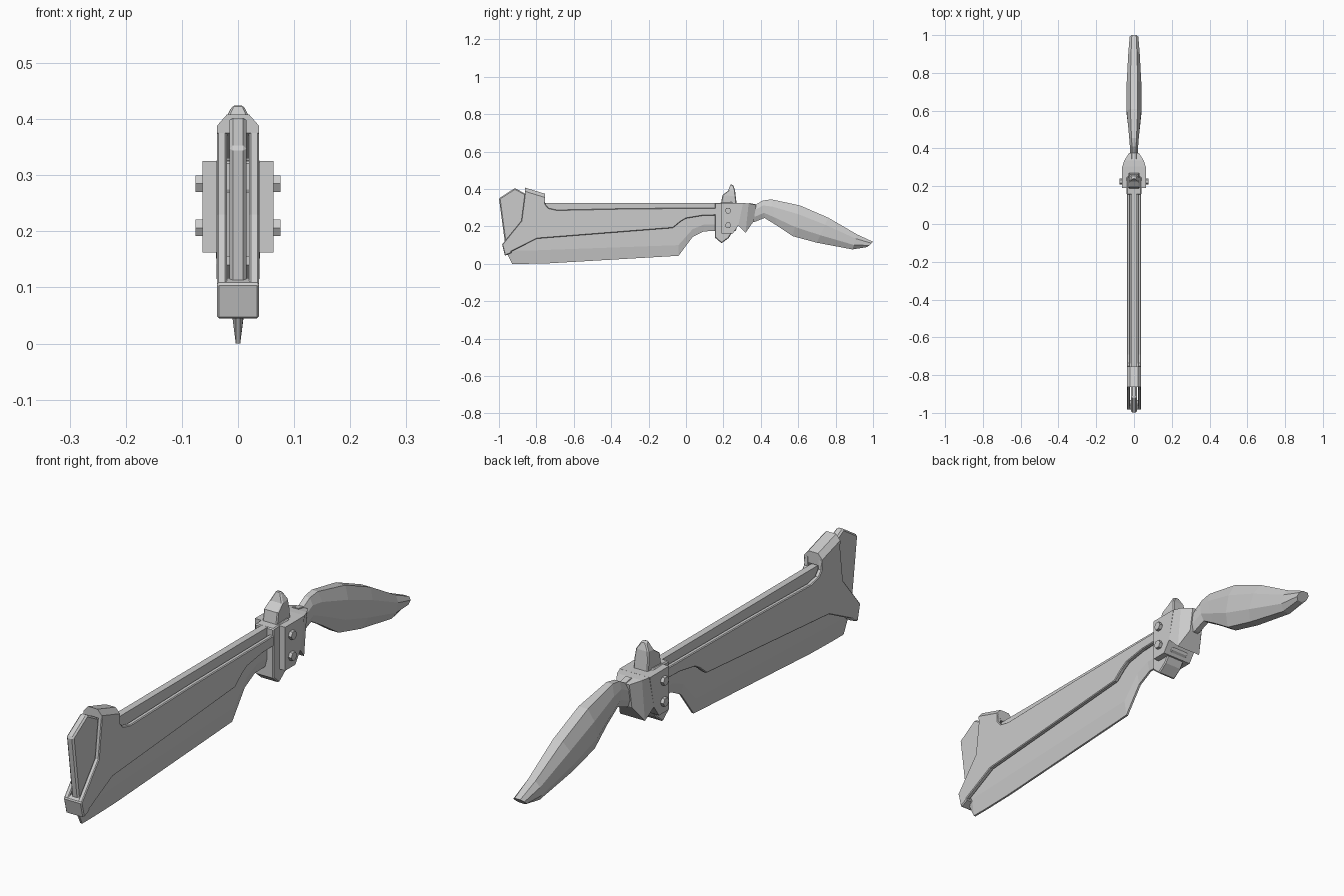
import bpy, bmesh, math


def finish(name, bm, bevel=0, mirror=False):
    bmesh.ops.recalc_face_normals(bm, faces=bm.faces)
    me = bpy.data.meshes.new(name)
    bm.to_mesh(me)
    bm.free()
    ob = bpy.data.objects.new(name, me)
    bpy.context.collection.objects.link(ob)
    if bevel:
        b = ob.modifiers.new("Bevel", 'BEVEL')
        b.width, b.segments, b.limit_method = bevel, 1, 'ANGLE'
        b.angle_limit = math.radians(50)
    if mirror:
        m = ob.modifiers.new("Mirror", 'MIRROR')
        m.use_axis = (True, False, False)
    return ob


def loft(name, rings, **kw):
    """Skin a list of equal-length point rings and cap both ends."""
    bm = bmesh.new()
    vs = [[bm.verts.new(p) for p in r] for r in rings]
    n = len(rings[0])
    for a, b in zip(vs, vs[1:]):
        for i in range(n):
            j = (i + 1) % n
            bm.faces.new((a[i], a[j], b[j], b[i]))
    bm.faces.new(vs[0])
    bm.faces.new(vs[-1])
    return finish(name, bm, **kw)


def prism(name, pts, x0, x1, **kw):
    """Side profile (y, z) extruded across x."""
    return loft(name, [[(x, y, z) for y, z in pts] for x in (x0, x1)], **kw)


def grip_ring(yt, zt, yb, zb, w, flat=0.5, lo=0.3, hi=0.72):
    """Eight-sided slanted section from a top point to a bottom point."""
    def p(x, t):
        return (x, yb + (yt - yb) * t, zb + (zt - zb) * t)
    right = [p(w * flat, 1), p(w, hi), p(w, lo), p(w * flat, 0)]
    return right + [(-x, y, z) for x, y, z in reversed(right)]


# Outer casing plates, one each side
prism("casing_plate", [
    (-0.86, 0.388), (-0.755, 0.355), (-0.752, 0.318), (-0.735, 0.298), (-0.69, 0.288),
    (-0.31, 0.296), (0.17, 0.30), (0.17, 0.26), (0.09, 0.258), (0.0, 0.243),
    (-0.03, 0.225), (-0.07, 0.192), (-0.797, 0.135), (-0.945, 0.06),
    (-0.98, 0.107), (-0.88, 0.23)], 0.02, 0.0375, bevel=0.003, mirror=True)

# Recessed core between the plates
prism("casing_core", [
    (-0.80, 0.27), (0.17, 0.275), (0.17, 0.275), (0.17, 0.27), (0.0, 0.262),
    (-0.08, 0.21), (-0.78, 0.155)], -0.0205, 0.0205)

# Chamfered bridge joining the plates at the top
loft("top_bridge", [
    [(-0.0375, y, a), (-0.0375, y, b), (-0.02, y, c), (0.02, y, c), (0.0375, y, b), (0.0375, y, a)]
    for y, a, b, c in ((-0.862, 0.375, 0.388, 0.408), (-0.755, 0.33, 0.355, 0.375))])

# Tip block joining the plates at the bottom
prism("tip_block", [(-0.984, 0.107), (-0.955, 0.118), (-0.93, 0.06), (-0.968, 0.043)],
      -0.0375, 0.0375, bevel=0.004)

# Long blade with a ground lower edge
loft("blade", [
    [(-0.013, y, t), (0.013, y, t), (0.013, y, m), (0.004, y, b), (-0.004, y, b), (-0.013, y, m)]
    for y, t, m, b in (
        (-0.955, 0.11, 0.08, 0.05), (-0.93, 0.15, 0.07, 0.0), (-0.86, 0.325, 0.07, 0.0),
        (-0.73, 0.325, 0.075, 0.003), (-0.04, 0.325, 0.10, 0.043), (0.035, 0.325, 0.185, 0.143),
        (0.095, 0.325, 0.21, 0.174), (0.18, 0.325, 0.21, 0.175))])

# Fan-shaped front fin
prism("front_fin", [
    (-1.0, 0.35), (-0.915, 0.405), (-0.85, 0.37), (-0.84, 0.22),
    (-0.93, 0.10), (-0.965, 0.09)], -0.015, 0.015, bevel=0.006)

# Collar with the hooked lower end
prism("guard_collar", [
    (0.155, 0.325), (0.25, 0.33), (0.27, 0.18), (0.245, 0.165), (0.228, 0.138),
    (0.19, 0.11), (0.155, 0.14)], -0.0385, 0.0385, bevel=0.004)

# Wide guard block and its tapered rear
prism("guard_block", [
    (0.19, 0.325), (0.305, 0.325), (0.28, 0.205), (0.25, 0.162), (0.19, 0.162)],
    -0.063, 0.063)
loft("guard_rear", [
    [(-w, yt, zt), (w, yt, zt), (w, yb, zb), (-w, yb, zb)] for yt, zt, yb, zb, w in (
        (0.30, 0.325, 0.28, 0.205, 0.063), (0.335, 0.323, 0.318, 0.165, 0.052),
        (0.375, 0.315, 0.36, 0.225, 0.027))])

# Through bolts
for z in (0.206, 0.285):
    ring = [(0.225 + 0.017 * math.cos(i * math.pi / 3), z + 0.017 * math.sin(i * math.pi / 3))
            for i in range(6)]
    prism("guard_bolt", ring, -0.076, 0.076)

# Raised thumb hammer
loft("hammer", [
    [(-w, y0, z0), (w, y0, z0), (w, y1, z1), (-w, y1, z1)] for y0, z0, y1, z1, w in (
        (0.185, 0.31, 0.272, 0.31, 0.03), (0.195, 0.368, 0.266, 0.36, 0.03),
        (0.225, 0.39, 0.262, 0.395, 0.026), (0.238, 0.426, 0.253, 0.42, 0.01))],
    bevel=0.004)

# Curved faceted handle
loft("handle", [grip_ring(*s) for s in (
    (0.34, 0.325, 0.33, 0.22, 0.024), (0.375, 0.318, 0.37, 0.225, 0.022),
    (0.41, 0.338, 0.42, 0.245, 0.022), (0.455, 0.345, 0.485, 0.205, 0.026),
    (0.61, 0.312, 0.57, 0.148, 0.039), (0.76, 0.247, 0.70, 0.113, 0.039),
    (0.915, 0.157, 0.89, 0.077, 0.030), (1.0, 0.118, 0.97, 0.09, 0.023))])
